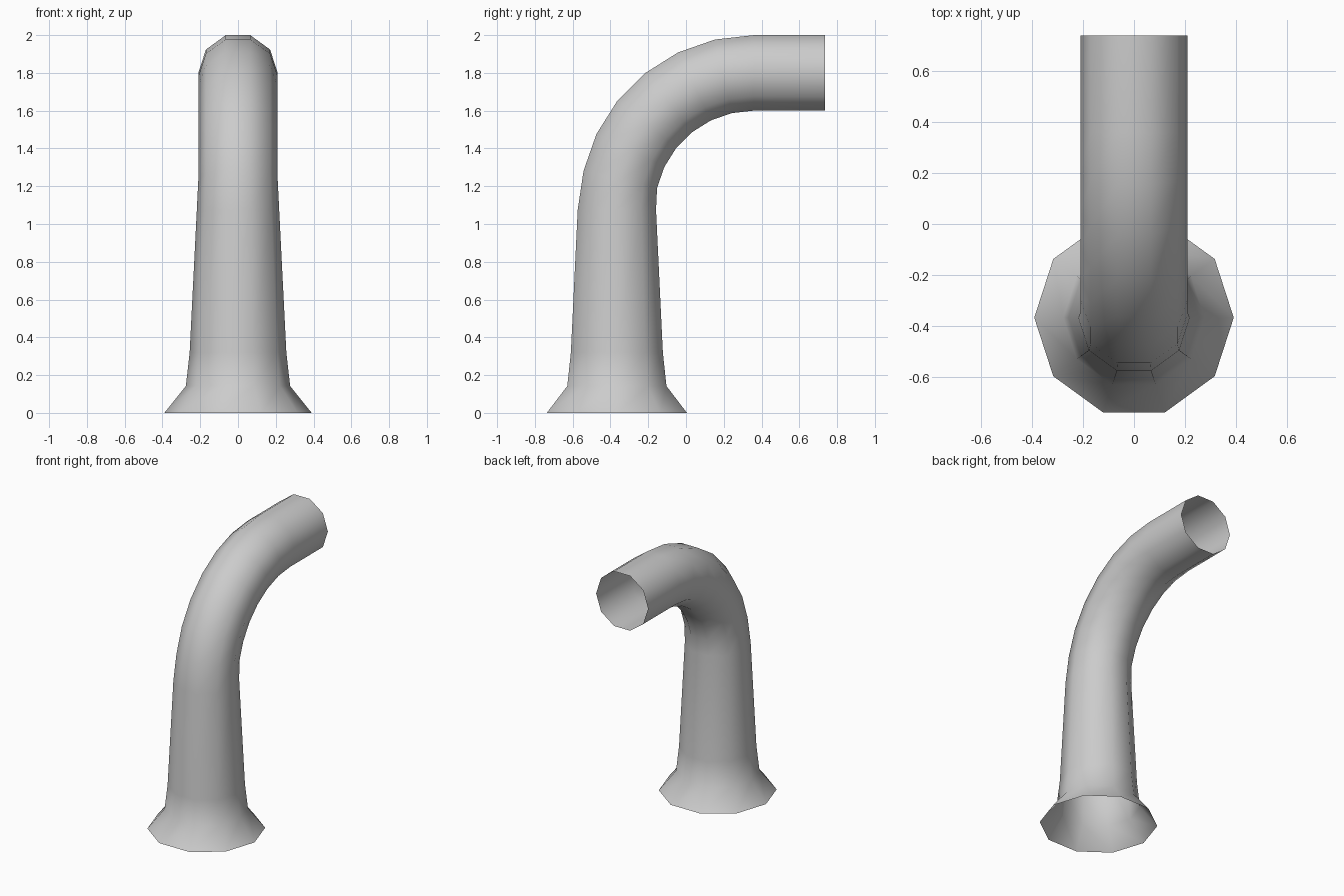
import bpy, bmesh
from math import sin, cos, pi

if "Cube" in bpy.data.objects:
    bpy.data.objects.remove(bpy.data.objects["Cube"])

SIDES = 10
CY = -0.366                      # axis of the upright part
BEND, BEND_Z, TUBE = 0.725, 1.075, 0.21

# Rings along the pipe: (y, z, tilt, radius)
rings = [(CY, 0.0, 0, 0.39), (CY, 0.142, 0, 0.276), (CY, 0.32, 0, 0.256)]
for i in range(8):
    t = i * pi / 14
    rings.append((CY + BEND * (1 - cos(t)), BEND_Z + BEND * sin(t), t,
                  0.218 if i == 0 else TUBE))
rings.append((0.737, BEND_Z + BEND, pi / 2, TUBE))

# Open-ended flared pipe
bm = bmesh.new()
loops = []
for y, z, t, r in rings:
    loop = []
    for j in range(SIDES):
        a = 2 * pi * j / SIDES
        e = r * sin(a)
        loop.append(bm.verts.new((r * cos(a), y + e * cos(t), z - e * sin(t))))
    loops.append(loop)
for lo, hi in zip(loops, loops[1:]):
    for j in range(SIDES):
        k = (j + 1) % SIDES
        bm.faces.new((lo[j], lo[k], hi[k], hi[j])).smooth = True

mesh = bpy.data.meshes.new("bent_vent_pipe")
bm.to_mesh(mesh)
bm.free()
pipe = bpy.data.objects.new("bent_vent_pipe", mesh)
bpy.context.collection.objects.link(pipe)
